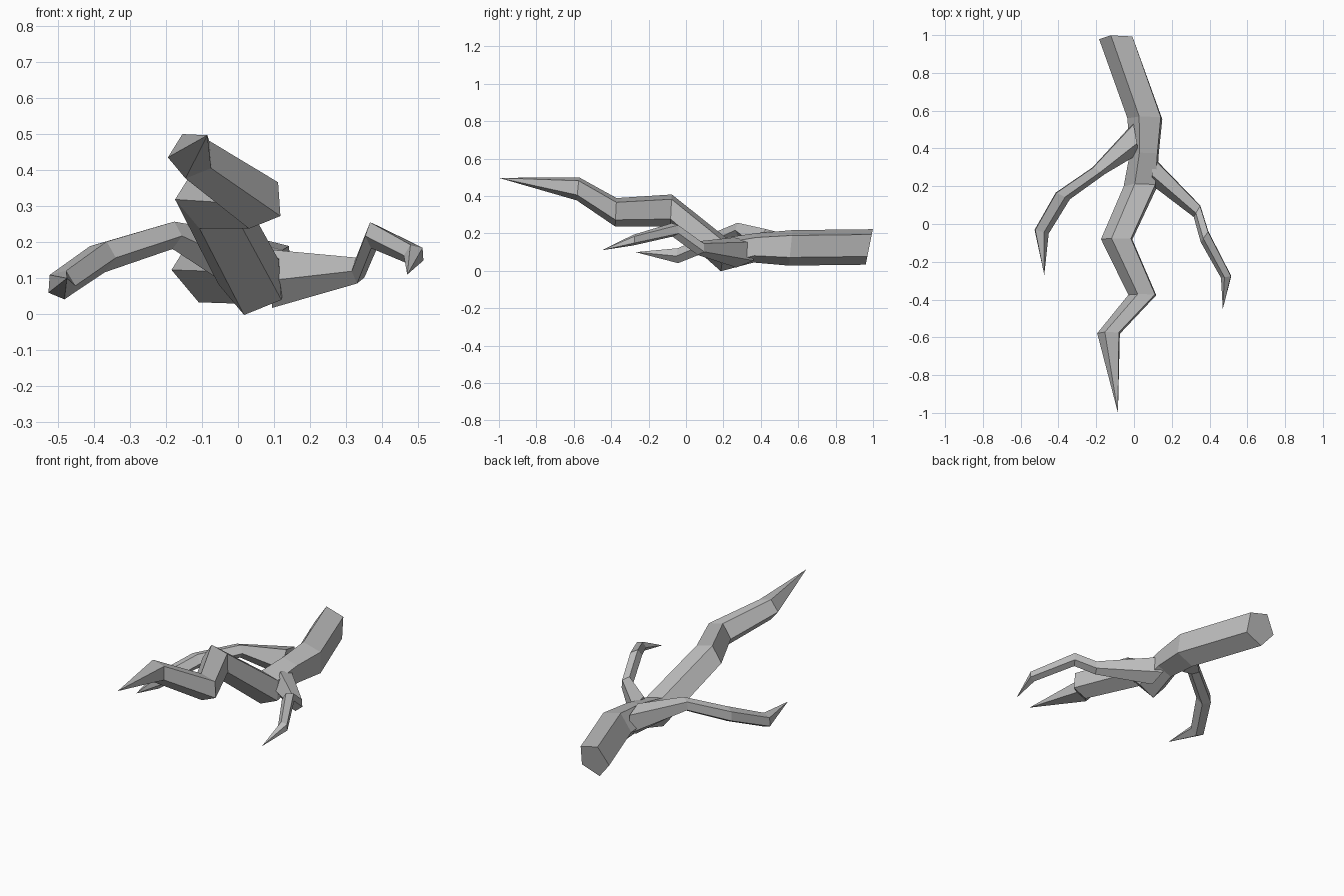
import bpy
import bmesh
from math import cos, sin, radians
from mathutils import Vector

cube = bpy.data.objects.get("Cube")
if cube:
    bpy.data.objects.remove(cube, do_unlink=True)

SIDES = 5

bark = bpy.data.materials.new("grey_bark")
bark.use_nodes = True
grey = (0.5, 0.5, 0.5, 1.0)
bark.diffuse_color = grey
bark.node_tree.nodes["Principled BSDF"].inputs["Base Color"].default_value = grey


def ring_points(centre, radius, yaw=0, lean=0.0, roll=40):
    """Five-sided cross-section: yaw turns it about z, lean shifts its top along y."""
    points = []
    for i in range(SIDES):
        angle = radians(roll - i * 360 / SIDES)
        across, up = radius * cos(angle), radius * sin(angle)
        offset = Vector((across * cos(radians(yaw)),
                         across * sin(radians(yaw)) + lean * up, up))
        points.append(Vector(centre) + offset)
    return points


def make_limb(name, rings, tip):
    """Faceted limb through the rings, capped at its base and pointed at its tip."""
    bm = bmesh.new()
    loops = [[bm.verts.new(p) for p in ring_points(*ring)] for ring in rings]
    bm.faces.new(loops[0])
    for a, b in zip(loops, loops[1:]):
        for i in range(SIDES):
            j = (i + 1) % SIDES
            bm.faces.new((a[i], a[j], b[j], b[i]))
    point = bm.verts.new(tip)
    last = loops[-1]
    for i in range(SIDES):
        bm.faces.new((last[i], last[(i + 1) % SIDES], point))
    bmesh.ops.recalc_face_normals(bm, faces=bm.faces)
    mesh = bpy.data.meshes.new(name)
    bm.to_mesh(mesh)
    bm.free()
    mesh.materials.append(bark)
    limb = bpy.data.objects.new(name, mesh)
    bpy.context.collection.objects.link(limb)
    return limb


# Thick stem with the long zigzag branch at its front
make_limb("main_stem", [
    ((-0.085, 0.98, 0.13), 0.1, 0, 0.2),
    ((0.065, 0.56, 0.125), 0.1, 0, 0.1),
    ((0.06, 0.37, 0.125), 0.083, 0, 0.1),
    ((0.04, 0.2, 0.09), 0.095, 0, 0.15),
    ((-0.085, -0.08, 0.325), 0.09, 0, 0.05),
    ((0.05, -0.375, 0.315), 0.08, 0, 0.05),
    ((-0.13, -0.578, 0.44), 0.065, 0, 0.1),
], (-0.085, -1.0, 0.497))

# Side branch on the left, rising in a crook
make_limb("left_branch", [
    ((0.095, 0.29, 0.1), 0.085, 90),
    ((0.335, 0.07, 0.122), 0.038, 60),
    ((0.375, -0.065, 0.22), 0.038, 55),
    ((0.49, -0.28, 0.165), 0.03, 10),
], (0.47, -0.45, 0.11))

# Side branch on the right, arching over and down
make_limb("right_branch", [
    ((0.01, 0.46, 0.14), 0.09, 100),
    ((-0.19, 0.283, 0.22), 0.04, 150),
    ((-0.38, 0.15, 0.16), 0.045, 155),
    ((-0.492, -0.04, 0.082), 0.042, 165),
], (-0.475, -0.27, 0.1))
